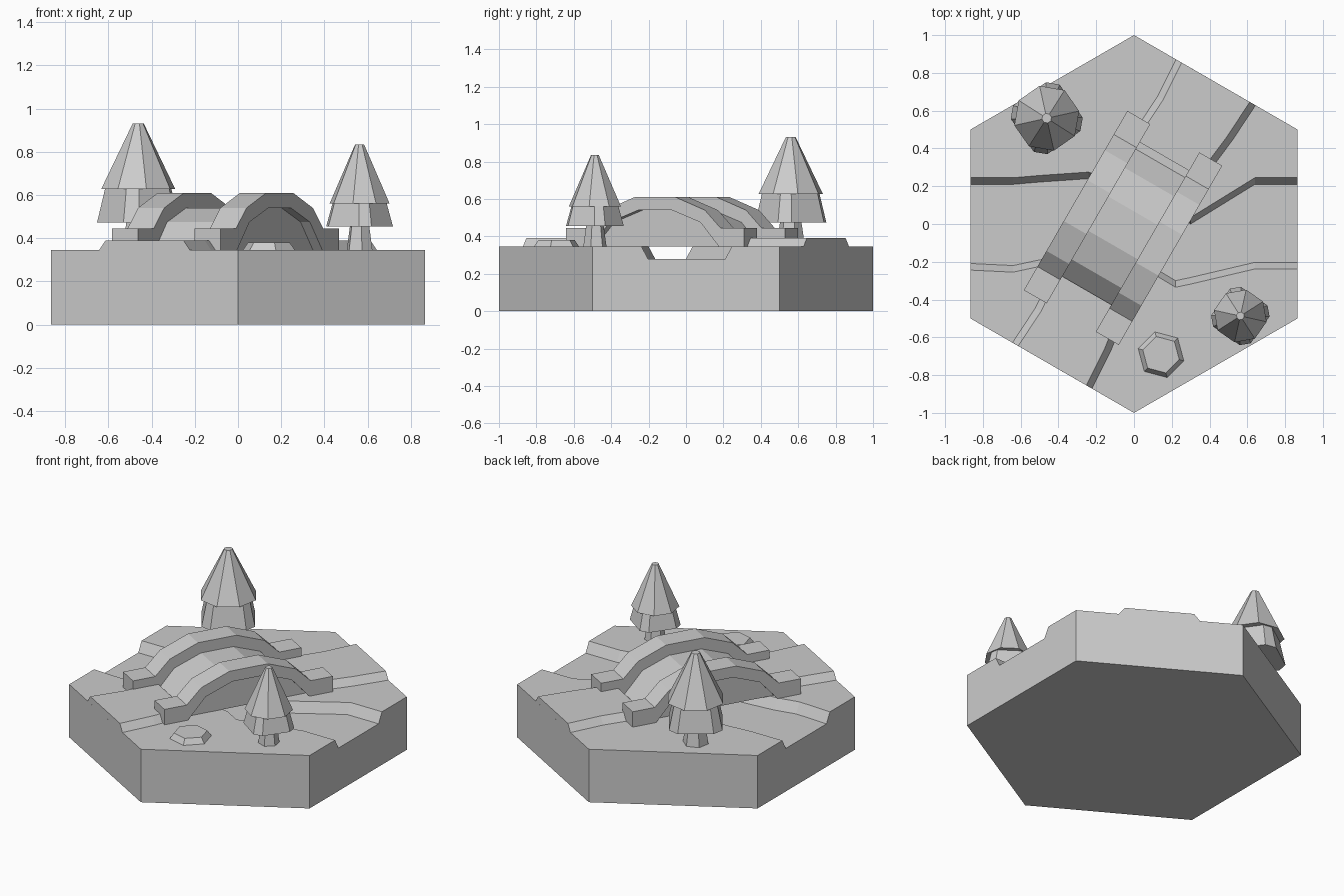
import bpy, bmesh, math
from math import cos, sin, radians
from mathutils import Vector

old = bpy.data.objects.get("Cube")
if old:
    bpy.data.objects.remove(old, do_unlink=True)

stone = bpy.data.materials.new("light_grey")
stone.use_nodes = True
stone.diffuse_color = (0.6, 0.6, 0.6, 1)
stone.node_tree.nodes["Principled BSDF"].inputs["Base Color"].default_value = (0.6, 0.6, 0.6, 1)

GROUND, RIVERBED, ROAD_TOP = 0.345, 0.28, 0.39
ALONG = Vector((0.5, 0.866, 0))      # direction of the road and bridge
ACROSS = Vector((0.866, -0.5, 0))


def loft(name, rings):
    """Skin equal-length rings into a closed flat-shaded solid."""
    bm = bmesh.new()
    rows = [[bm.verts.new(p) for p in ring] for ring in rings]
    n = len(rows[0])
    for a, b in zip(rows, rows[1:]):
        for i in range(n):
            j = (i + 1) % n
            bm.faces.new((a[i], a[j], b[j], b[i]))
    bm.faces.new(rows[0])
    bm.faces.new(rows[-1])
    bmesh.ops.recalc_face_normals(bm, faces=bm.faces)
    mesh = bpy.data.meshes.new(name)
    bm.to_mesh(mesh)
    bm.free()
    mesh.materials.append(stone)
    obj = bpy.data.objects.new(name, mesh)
    bpy.context.collection.objects.link(obj)
    return obj


def ring(x, y, z, radius, angles):
    return [(x + radius * cos(radians(a)), y + radius * sin(radians(a)), z) for a in angles]


def road_point(u, v, z):
    return ALONG * u + ACROSS * v + Vector((0, 0, z))


# Hexagonal tile with a river channel cut through it
hexagon = range(30, 390, 60)
tile = loft("ground_tile", [ring(0, 0, z, 1, hexagon) for z in (0, GROUND)])

river = [(-0.95, 0.245, -0.24), (-0.64, 0.245, -0.255), (-0.5, 0.257, -0.225),
         (-0.24, 0.275, -0.2), (0.12, 0.13, -0.275), (0.22, 0.08, -0.335),
         (0.3, 0.035, -0.318), (0.64, 0.245, -0.238), (0.95, 0.245, -0.238)]
bank = 0.035
sections = []
for x, north, south in river:
    sections.append([(x, north + bank, 2 * GROUND - RIVERBED), (x, north - bank, RIVERBED),
                     (x, south + bank, RIVERBED), (x, south - bank, 2 * GROUND - RIVERBED)])
cutter = loft("river_cutter", sections)
cutter.hide_render = True
cutter.hide_set(True)
cut = tile.modifiers.new("river", 'BOOLEAN')
cut.operation = 'DIFFERENCE'
cut.solver = 'EXACT'
cut.object = cutter
bpy.context.view_layer.objects.active = tile
tile.select_set(True)
bpy.ops.object.modifier_apply(modifier=cut.name)
bpy.data.objects.remove(cutter, do_unlink=True)

# Raised road on both sides of the river
for side, name, end in ((1, "back_road", 0.39), (-1, "front_road", 0.43)):
    sections = []
    for u, left, right in ((0.866, -0.243, 0.243), (0.647, -0.23, 0.23), (end, -0.245, 0.2)):
        u *= side
        sections.append([road_point(u, left, GROUND), road_point(u, left + 0.035, ROAD_TOP),
                         road_point(u, right - 0.035, ROAD_TOP), road_point(u, right, GROUND)])
    loft(name, sections)

# Arched bridge: a solid deck under two overhanging rails
MID_U, MID_V = -0.047, -0.04
inner = [(0.395, GROUND), (0.28, 0.475), (0.105, 0.54)]
outer = [(0.548, GROUND), (0.548, 0.445), (0.404, 0.445), (0.308, 0.54), (0.125, 0.61)]


def mirrored(half):
    return half + [(-u, z) for u, z in reversed(half)]


def extrude_profile(name, profile, v0, v1):
    loft(name, [[road_point(MID_U + u, MID_V + v, z) for u, z in profile] for v in (v0, v1)])


extrude_profile("bridge_deck", mirrored(inner), -0.24, 0.24)
rail_profile = mirrored(outer) + mirrored(inner)[::-1]
extrude_profile("left_rail", rail_profile, -0.29, -0.15)
extrude_profile("right_rail", rail_profile, 0.15, 0.29)


# Two-tier conifers
def tree(name, x, y, turn, size, skirt_z, crown_z, top_z):
    octagon = [turn + i * 45 + 22.5 for i in range(8)]
    lobes = [turn + q * 90 + d for q in range(4) for d in (-11, 11)]
    hex_turned = [turn + a for a in hexagon]
    loft(name + "_trunk", [ring(x, y, GROUND, 0.42 * size, hex_turned),
                           ring(x, y, skirt_z + 0.02, 0.3 * size, hex_turned)])
    loft(name + "_lower_branches", [ring(x, y, skirt_z, 1.03 * size, lobes),
                                    ring(x, y, crown_z + 0.01, 0.82 * size, lobes)])
    loft(name + "_upper_branches", [ring(x, y, crown_z, 0.95 * size, octagon),
                                    ring(x, y, top_z, 0.14 * size, octagon)])


tree("large_tree", -0.462, 0.56, -10, 0.185, 0.473, 0.627, 0.932)
tree("small_tree", 0.563, -0.487, 10, 0.15, 0.455, 0.56, 0.835)

# Low flat rock
tilted = [a + 15 for a in hexagon]
loft("rock", [ring(0.143, -0.692, GROUND, 0.125, tilted),
              ring(0.143, -0.692, 0.38, 0.1, tilted)])
